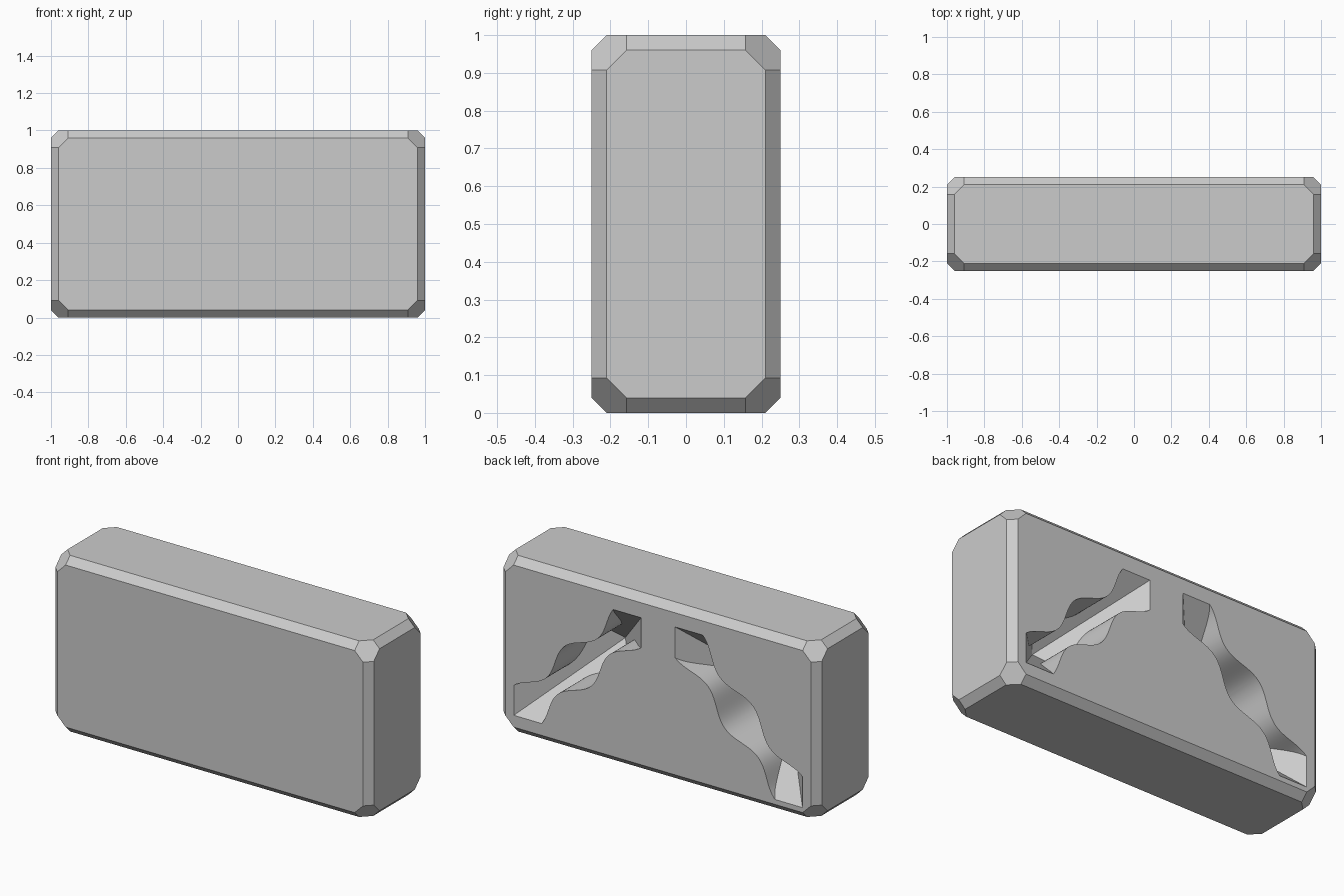
import bpy, bmesh, math
from itertools import permutations, product
from mathutils import Vector

cube = bpy.data.objects.get("Cube")
if cube:
    bpy.data.objects.remove(cube, do_unlink=True)

grey = bpy.data.materials.new("stone_grey")
grey.use_nodes = True
grey.diffuse_color = (0.6, 0.6, 0.6, 1)
grey.node_tree.nodes["Principled BSDF"].inputs["Base Color"].default_value = (0.6, 0.6, 0.6, 1)

HALF = Vector((1.0, 0.25, 0.5))
BACK = HALF.y


def hull_object(name, points):
    """Convex solid around the given points."""
    bm = bmesh.new()
    for p in points:
        bm.verts.new(p)
    bmesh.ops.convex_hull(bm, input=bm.verts)
    bmesh.ops.dissolve_limit(bm, angle_limit=0.01, verts=bm.verts, edges=bm.edges)
    return finish(name, bm)


def finish(name, bm):
    bmesh.ops.recalc_face_normals(bm, faces=bm.faces)
    mesh = bpy.data.meshes.new(name)
    bm.to_mesh(mesh)
    bm.free()
    mesh.materials.append(grey)
    obj = bpy.data.objects.new(name, mesh)
    bpy.context.collection.objects.link(obj)
    return obj


def boolean(obj, cutter, operation):
    mod = obj.modifiers.new(operation.lower(), 'BOOLEAN')
    mod.operation = operation
    mod.solver = 'EXACT'
    mod.object = cutter
    bpy.context.view_layer.objects.active = obj
    bpy.ops.object.modifier_apply(modifier=mod.name)


def half_width(t):
    """Wavy half width of the groove along its length."""
    return 0.087 + 0.036 * math.cos(math.tau * min(abs(t), 0.45) / 0.45)


def groove_cutter(name, side, low, high, depth=0.43):
    """Wavy diagonal bar limited by a sunken pyramid."""
    centre = Vector((side * 0.507, BACK, (low + high) / 2))
    half = Vector((0.4, 0, (high - low) / 2))
    k = 1.1  # the pyramid starts a little outside the back face
    base = [centre + Vector((sx * half.x * k, depth * (k - 1), sz * half.z * k))
            for sx, sz in product((-1, 1), repeat=2)]
    pyramid = hull_object(name + "_pyramid", base + [centre - Vector((0, depth, 0))])

    along = Vector((side * half.x, 0, -half.z)).normalized()
    across = Vector((-along.z, 0, along.x))
    steps = [i / 40 * 0.7 for i in range(-40, 41)]
    outline = [centre + along * t + across * half_width(t) for t in steps]
    outline += [centre + along * t - across * half_width(t) for t in reversed(steps)]
    bm = bmesh.new()
    face = bm.faces.new([bm.verts.new(p + Vector((0, 0.2, 0))) for p in outline])
    ext = bmesh.ops.extrude_face_region(bm, geom=[face])
    moved = [v for v in ext["geom"] if isinstance(v, bmesh.types.BMVert)]
    bmesh.ops.translate(bm, verts=moved, vec=(0, -0.66, 0))
    cutter = finish(name, bm)
    boolean(cutter, pyramid, 'INTERSECT')
    bpy.data.objects.remove(pyramid, do_unlink=True)
    return cutter


# Block with chamfered edges and six-sided corner facets
corners = []
for signs in product((-1, 1), repeat=3):
    for inset in permutations((0.0, 0.04, 0.092)):
        corners.append([s * (h - i) for s, h, i in zip(signs, HALF, inset)])
block = hull_object("block", [(x, y, z + HALF.z) for x, y, z in corners])

# Two diagonal grooves in the back
for label, side, low, high in (("left", 1, 0.107, 0.875), ("right", -1, 0.068, 0.88)):
    cutter = groove_cutter(label + "_groove_cutter", side, low, high)
    boolean(block, cutter, 'DIFFERENCE')
    bpy.data.objects.remove(cutter, do_unlink=True)

# Smooth groove walls, sharp edges elsewhere
bpy.ops.object.select_all(action='DESELECT')
block.select_set(True)
bpy.context.view_layer.objects.active = block
bpy.ops.object.shade_smooth_by_angle(angle=math.radians(30))
